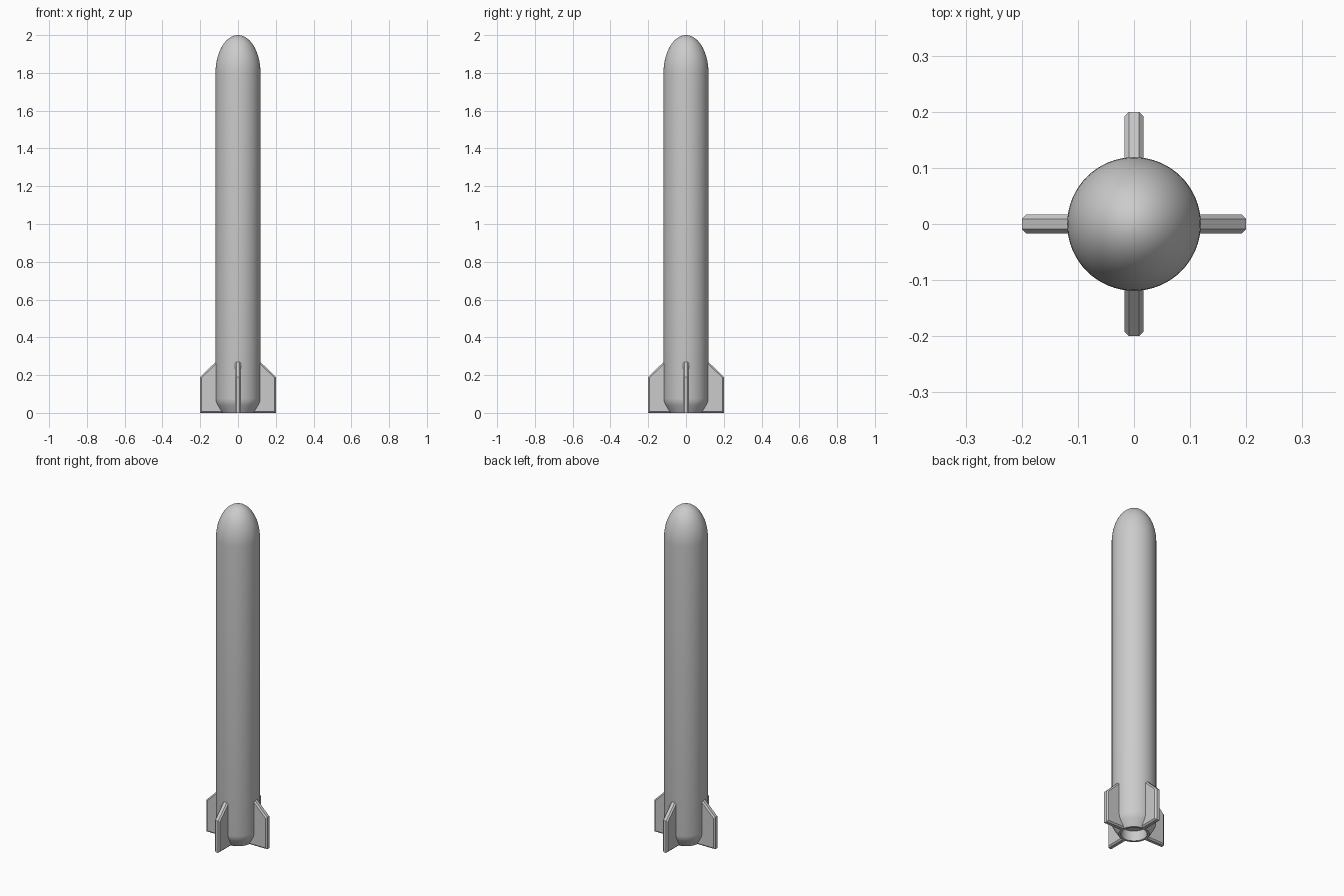
import bpy, bmesh, math
from mathutils import Matrix

if "Cube" in bpy.data.objects:
    bpy.data.objects.remove(bpy.data.objects["Cube"])

RADIUS, NOSE_BASE, SEGMENTS = 0.119, 1.8, 64

grey = bpy.data.materials.new("plain grey")
grey.use_nodes = True
grey.diffuse_color = (0.6, 0.6, 0.6, 1)
grey.node_tree.nodes["Principled BSDF"].inputs["Base Color"].default_value = (0.6, 0.6, 0.6, 1)


def add_object(name, bm):
    bmesh.ops.recalc_face_normals(bm, faces=bm.faces)
    mesh = bpy.data.meshes.new(name)
    bm.to_mesh(mesh)
    bm.free()
    mesh.materials.append(grey)
    obj = bpy.data.objects.new(name, mesh)
    bpy.context.collection.objects.link(obj)
    return obj


def lathe(name, profile):
    bm = bmesh.new()
    verts = [bm.verts.new((r, 0, z)) for r, z in profile]
    edges = [bm.edges.new(pair) for pair in zip(verts, verts[1:])]
    bmesh.ops.spin(bm, geom=verts + edges, cent=(0, 0, 0), axis=(0, 0, 1),
                   angle=math.tau, steps=SEGMENTS)
    bmesh.ops.remove_doubles(bm, verts=bm.verts, dist=0.0001)
    obj = add_object(name, bm)
    bpy.ops.object.select_all(action="DESELECT")
    obj.select_set(True)
    bpy.context.view_layer.objects.active = obj
    bpy.ops.object.shade_smooth_by_angle(angle=math.radians(35))


# Body: hollow nozzle, tapered tail, straight tube and elliptical nose
nozzle = [(0, 0.06), (0.07, 0.06), (0.07, 0)]
tail = [(0.083, 0), (0.108, 0.04), (0.116, 0.057), (RADIUS, 0.075)]
nose = [(RADIUS * math.cos(a), NOSE_BASE + 0.2 * math.sin(a))
        for a in (math.pi / 2 * i / 20 for i in range(20))]
lathe("body", nozzle + tail + nose + [(0, 2)])


# Fins: extruded outline with chamfered edges
def add_fin(name, angle):
    outline = [(0.076, 0), (0.2, 0), (0.2, 0.19), (0.115, 0.273), (0.1, 0.273), (0.1, 0.06)]
    half = 0.017
    bm = bmesh.new()
    face = bm.faces.new([bm.verts.new((x, -half, z)) for x, z in outline])
    out = bmesh.ops.extrude_face_region(bm, geom=[face])
    moved = [v for v in out["geom"] if isinstance(v, bmesh.types.BMVert)]
    bmesh.ops.translate(bm, verts=moved, vec=(0, 2 * half, 0))
    bmesh.ops.recalc_face_normals(bm, faces=bm.faces)
    # Chamfer the long rims of both sides, away from the root
    rims = [e for e in bm.edges
            if abs(e.verts[0].co.y - e.verts[1].co.y) < 0.001
            and max(v.co.x for v in e.verts) > 0.11]
    bmesh.ops.bevel(bm, geom=rims, offset=0.008, segments=1, affect="EDGES")
    bm.transform(Matrix.Rotation(angle, 4, "Z"))
    add_object(name, bm)


for i, side in enumerate(("left", "back", "right", "front")):
    add_fin(side + "_fin", i * math.pi / 2)
